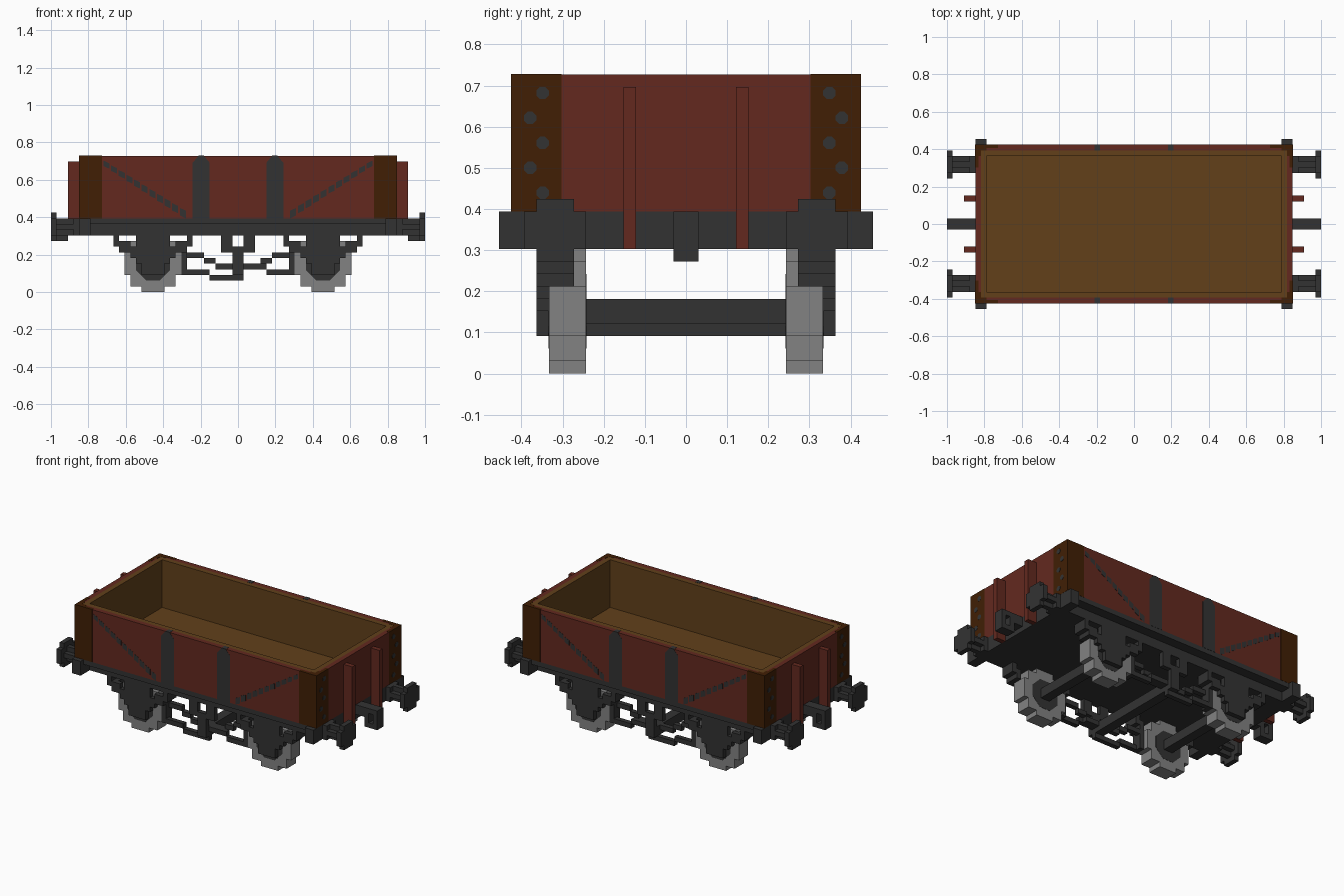
import bpy, bmesh
from mathutils import Vector

cube = bpy.data.objects.get("Cube")
if cube:
    bpy.data.objects.remove(cube, do_unlink=True)

U = 1 / 33      # one block of the grid
THIN = 0.04     # plate thickness in blocks


def material(name, rgb):
    lin = [(c / 255) ** 2.2 for c in rgb] + [1]
    m = bpy.data.materials.new(name)
    m.use_nodes = True
    m.diffuse_color = lin
    m.node_tree.nodes["Principled BSDF"].inputs["Base Color"].default_value = lin
    return m


RED = material("red_paint", (99, 45, 36))
WOOD = material("plain_wood", (98, 66, 32))
BROWN = material("dark_brown", (67, 36, 13))
IRON = material("dark_iron", (54, 54, 54))
STEEL = material("grey_steel", (129, 129, 129))


def finish(name, mat, bm):
    bmesh.ops.recalc_face_normals(bm, faces=bm.faces)
    bmesh.ops.scale(bm, vec=(U, U, U), verts=bm.verts)
    me = bpy.data.meshes.new(name)
    bm.to_mesh(me)
    bm.free()
    me.materials.append(mat)
    ob = bpy.data.objects.new(name, me)
    bpy.context.collection.objects.link(ob)


def signs(mirror):
    for sx in ((1, -1) if "x" in mirror else (1,)):
        for sy in ((1, -1) if "y" in mirror else (1,)):
            yield sx, sy


def boxes(name, mat, mirror, *ranges):
    """Blocks given as x, y and z ranges, copied across the chosen axes."""
    bm = bmesh.new()
    for sx, sy in signs(mirror):
        for lo_hi in ranges:
            lo, hi = Vector(lo_hi[0::2]), Vector(lo_hi[1::2])
            flip = Vector((sx, sy, 1))
            vs = bmesh.ops.create_cube(bm, size=1)["verts"]
            for v in vs:
                v.co = ((lo + hi) / 2 + v.co * (hi - lo)) * flip
    finish(name, mat, bm)


def prisms(name, mat, mirror, axis, depth, *outlines):
    """Outlines in (x, z) or (y, z) extruded along the other level axis."""
    bm = bmesh.new()
    for sx, sy in signs(mirror):
        for pts in outlines:
            rings = []
            for d in depth:
                cos = [(a, d, z) if axis == "y" else (d, a, z) for a, z in pts]
                rings.append([bm.verts.new((x * sx, y * sy, z)) for x, y, z in cos])
            a, b = rings
            bm.faces.new(a)
            bm.faces.new(b)
            for i in range(len(a)):
                bm.faces.new((a[i - 1], a[i], b[i], b[i - 1]))
    finish(name, mat, bm)


def around(cx, cz, quarter):
    """Closed outline from one quarter, mirrored about a centre."""
    half = quarter + [(-x, z) for x, z in quarter[::-1]]
    return [(cx + x, cz + z) for x, z in half + [(-x, -z) for x, z in half]]


def octagon(cx, cz, r):
    return around(cx, cz, [(r, .4 * r), (.4 * r, r)])


# Open body: painted walls, bare lining and floor
boxes("body_walls", RED, "xy", (0, 28, 13, 14, 13, 24), (27, 28, 0, 13, 13, 24))
boxes("body_lining", WOOD, "xy", (0, 27, 12, 13, 13, 24), (26, 27, 0, 12, 13, 24))
boxes("body_floor", WOOD, "", (-26, 26, -12, 12, 13, 14))
boxes("end_posts", RED, "xy", (28, 30, 4, 5, 10, 23))

# Corner plates wrapping sides, ends and rim
out_x, out_y, top = 28 + THIN, 14 + THIN, 24 + THIN
boxes("corner_plates", BROWN, "xy", (24, out_x, 14, out_y, 13, top),
      (28, out_x, 10, out_y, 13, top), (24, 28, 13.4, 14, 24, top),
      (26, 28, 13, 14, 24, top), (27, 28, 12, 13, 24, top),
      (27.4, 28, 10, 12, 24, top))

# Round rivets in two staggered rows on the end corner plates
rivets = [octagon(11.5 + i % 2, 14.5 + 2 * i, .5) for i in range(5)]
prisms("corner_rivets", IRON, "xy", "x", (28, out_x + THIN), *rivets)

# Pointed upright straps on the sides
prisms("side_straps", IRON, "xy", "y", (14, out_y),
       [(5, 13), (8, 13), (8, 22.8), (7, 24), (6, 24), (5, 22.8)])
boxes("strap_tops", IRON, "xy", (6, 7, 13, out_y, 24, top))

# Diagonal straps broken into staggered dashes
start, end, count = Vector((9.2, 13)), Vector((24, 22.6)), 11
dashes = []
for i in range(count):
    p = start.lerp(end, i / count)
    q = start.lerp(end, (i + .8) / count)
    t = 1.35 - .04 * i
    dashes.append([(p.x, p.y), (q.x, q.y - .2), (q.x, q.y + t - .2), (p.x, p.y + t)])
prisms("diagonal_straps", IRON, "xy", "y", (14, out_y), *dashes)

# Underframe and end beams
boxes("underframe", IRON, "", (-28, 28, -14, 14, 12, 13), (-28, 28, -12, 12, 10, 12))
boxes("end_beams", IRON, "x", (26, 28, -15, 15, 10, 13))

# Buffers with cross-shaped shanks and heads, and looped coupling hooks
boxes("buffers", IRON, "xy", (28, 32, 9, 12, 11, 12), (28, 32, 10, 11, 10, 13),
      (28, 29, 9, 12, 10, 13), (32, 33, 9, 12, 9, 14), (32, 33, 8, 13, 10, 13))
boxes("coupling_hooks", IRON, "x", (28, 33, -1, 1, 12, 13), (28, 31, -1, 1, 11, 12),
      (30, 31, -1, 1, 9, 11), (32, 33, -1, 1, 9, 12), (31, 32, -1, 1, 9, 10))

# Stepped wheels with dark painted centres, on square axles
prisms("wheels", STEEL, "xy", "y", (8, 11),
       around(15, 5, [(5, 2), (4, 2), (4, 4), (2, 4), (2, 5)]))
prisms("wheel_centres", IRON, "xy", "y", (8 - THIN, 11 + THIN), octagon(15, 5, 3))
boxes("axles", IRON, "x", (14, 16, -11, 11, 4, 6))

# Axle guards with axle boxes
prisms("axle_guards", IRON, "xy", "y", (11, 12),
       [(12, 10), (12, 5), (13, 5), (13, 3), (17, 3), (17, 5), (18, 5), (18, 10)])

# Leaf springs stepping down from wide hanger brackets
springs = []
for s in (1, -1):
    for a, b, y, lo, hi in ((6, 7, 9, 8, 10), (5, 6, 9, 7, 9),
                            (4, 5, 11, 7, 9), (3, 4, 11, 6, 8)):
        springs.append((*sorted((15 + s * a, 15 + s * b)), y, 12, lo, hi))
boxes("leaf_springs", IRON, "xy", *springs)

# Brake shoes, hangers, rods and levers
boxes("brake_shoes", IRON, "xy", (9, 10, 9, 11, 3, 7))
boxes("brake_hangers", IRON, "xy", (1, 3, 11, 12, 7, 10), (0, 1, 11, 12, 4, 8))
boxes("brake_rods", IRON, "xy", (6, 9, 9, 10, 6, 7), (4, 6, 9, 10, 5, 6),
      (1, 4, 9, 10, 4, 5))
boxes("brake_levers", IRON, "y", (-10, -5, 10, 11, 3, 4), (-5, 1, 10, 11, 2, 3),
      (1, 5, 10, 11, 4, 5), (5, 10, 10, 11, 3, 4))
boxes("brake_cross_shaft", IRON, "", (-1, 1, -12, 12, 3, 5))
